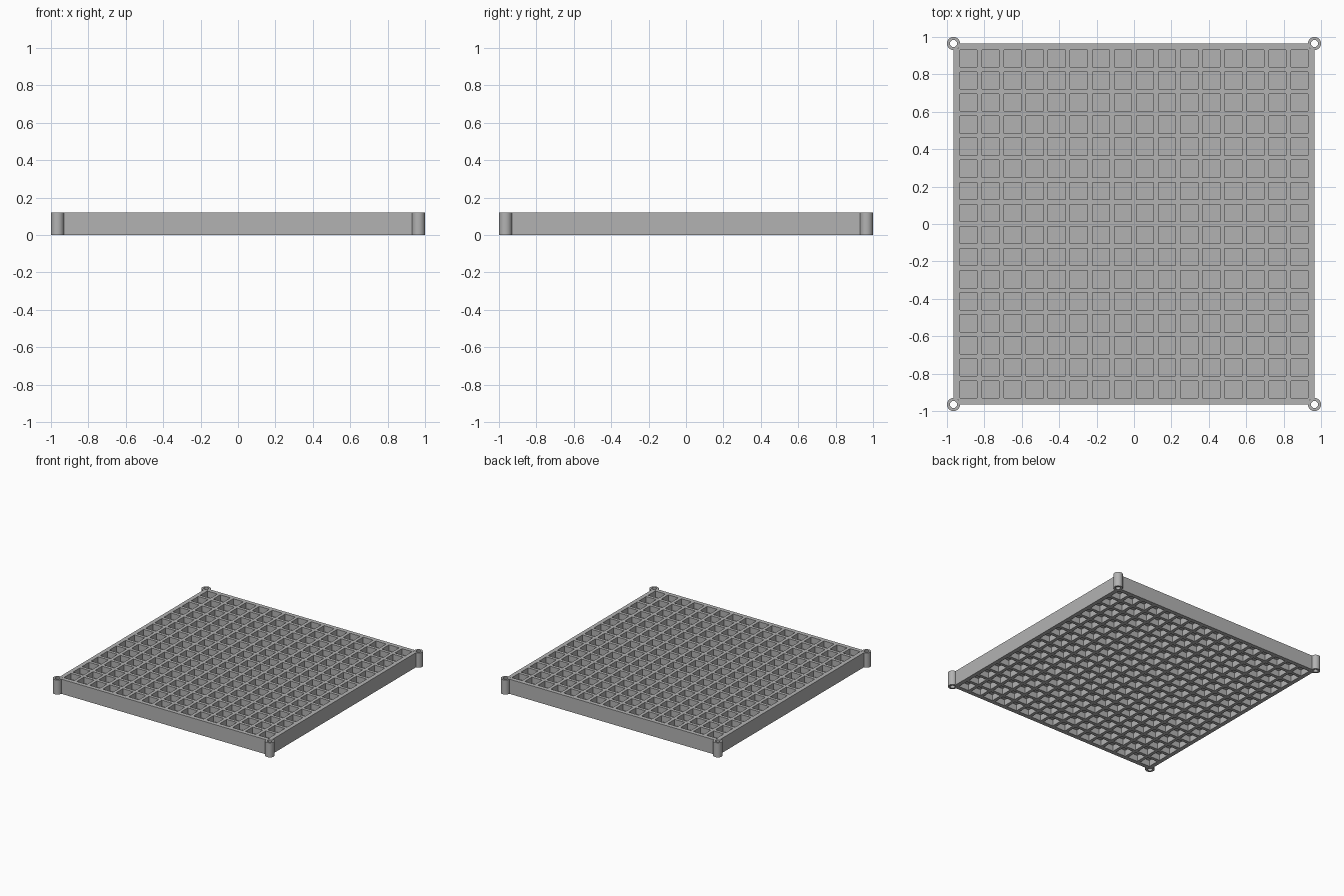
import bpy
import bmesh
import math

if "Cube" in bpy.data.objects:
    bpy.data.objects.remove(bpy.data.objects["Cube"], do_unlink=True)

HEIGHT = 0.12
HALF = 0.965          # half width of the square frame
CELLS = 16
PITCH = 0.118
POCKET = 0.092
WEB = 0.02            # thickness of the closed floor at mid height
POST_R, HOLE_R = 0.035, 0.019

grey = bpy.data.materials.new("plain grey")
grey.use_nodes = True
grey.diffuse_color = (0.45, 0.45, 0.45, 1)
grey.node_tree.nodes["Principled BSDF"].inputs["Base Color"].default_value = (0.45, 0.45, 0.45, 1)


def finish(name, bm):
    bmesh.ops.recalc_face_normals(bm, faces=bm.faces)
    mesh = bpy.data.meshes.new(name)
    bm.to_mesh(mesh)
    bm.free()
    mesh.materials.append(grey)
    obj = bpy.data.objects.new(name, mesh)
    bpy.context.collection.objects.link(obj)
    return obj


# Grid lines alternate between ribs and pockets, with notches left for the posts
lines = [-HALF, -HALF + POST_R * 0.8]
for i in range(CELLS):
    centre = (i - (CELLS - 1) / 2) * PITCH
    lines += [centre - POCKET / 2, centre + POCKET / 2]
lines += [HALF - POST_R * 0.8, HALF]
last = len(lines) - 2


def is_pocket(i, j):
    return all(2 <= k <= last - 2 and k % 2 == 0 for k in (i, j))


def is_corner(i, j):
    return i in (0, last) and j in (0, last)


# Tray: one sheet per side, pockets pushed in to the shared floor
bm = bmesh.new()
for z, depth in ((0, 1), (HEIGHT, -1)):
    grid = [[bm.verts.new((x, y, z)) for y in lines] for x in lines]
    pockets = []
    for i in range(last + 1):
        for j in range(last + 1):
            if is_corner(i, j):
                continue
            face = bm.faces.new((grid[i][j], grid[i + 1][j], grid[i + 1][j + 1], grid[i][j + 1]))
            if is_pocket(i, j):
                pockets.append(face)
    bm.normal_update()
    for face in pockets:
        floor = bmesh.ops.extrude_discrete_faces(bm, faces=[face])["faces"][0]
        for v in floor.verts:
            v.co.z += depth * (HEIGHT - WEB) / 2
    for v in [v for v in bm.verts if not v.link_faces]:
        bm.verts.remove(v)

# Outer walls join the two sheets
rim = [e for e in bm.edges if e.is_boundary]
bmesh.ops.bridge_loops(bm, edges=rim)
finish("waffle_tray", bm)

# Corner posts: open tubes
STEPS = 32
for sx, side in ((-1, "right"), (1, "left")):
    for sy, end in ((-1, "front"), (1, "back")):
        bm = bmesh.new()
        rings = []
        for radius, z in ((POST_R, 0), (POST_R, HEIGHT), (HOLE_R, HEIGHT), (HOLE_R, 0)):
            rings.append([bm.verts.new((sx * HALF + radius * math.cos(a), sy * HALF + radius * math.sin(a), z))
                          for a in (math.tau * k / STEPS for k in range(STEPS))])
        for r in range(4):
            a, b = rings[r], rings[(r + 1) % 4]
            for k in range(STEPS):
                n = (k + 1) % STEPS
                bm.faces.new((a[k], a[n], b[n], b[k]))
        post = finish(f"{end}_{side}_post", bm)
        bpy.ops.object.select_all(action="DESELECT")
        post.select_set(True)
        bpy.context.view_layer.objects.active = post
        bpy.ops.object.shade_smooth_by_angle(angle=math.radians(40))
